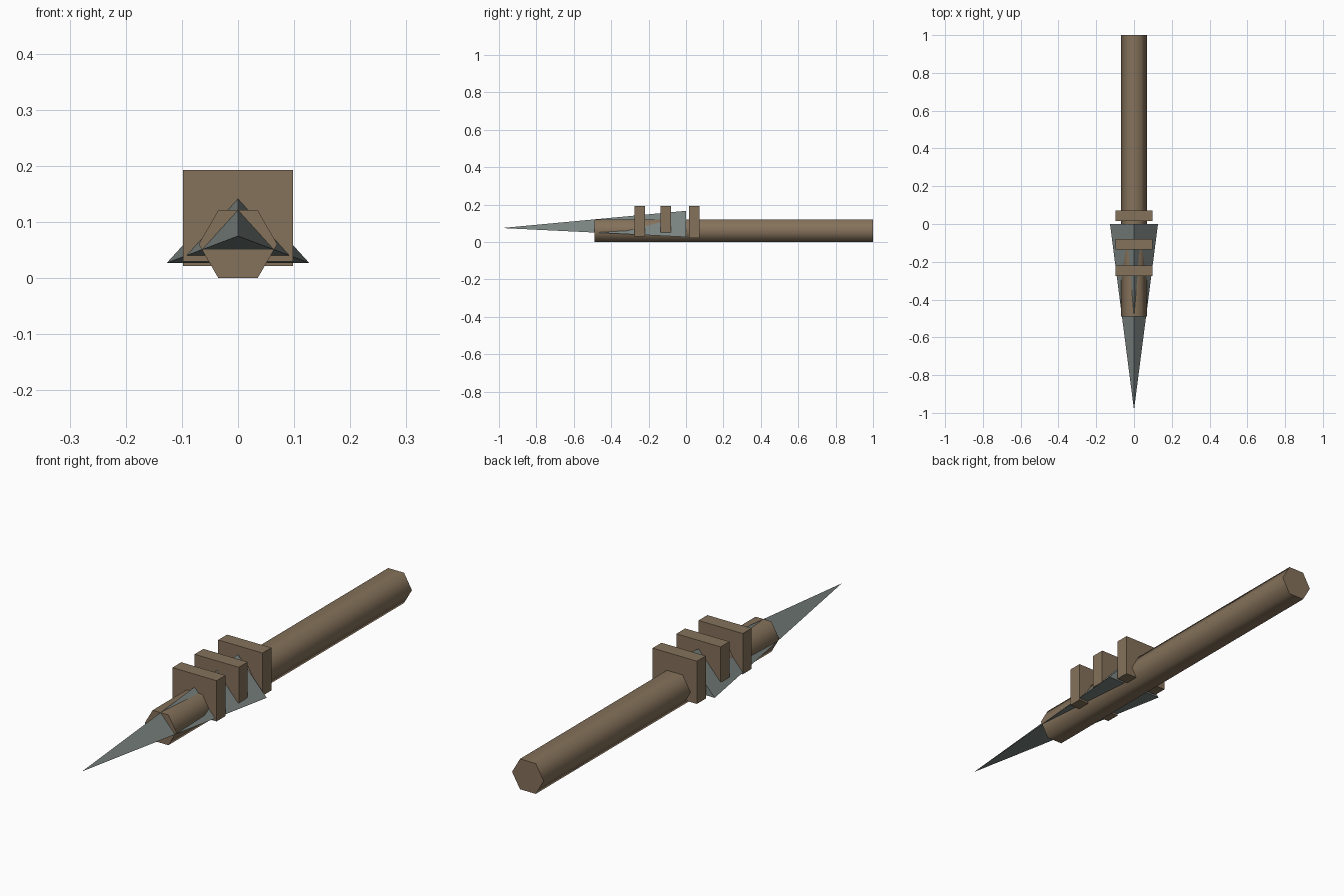
import bpy, bmesh, math
from mathutils import Matrix

cube = bpy.data.objects.get("Cube")
if cube:
    bpy.data.objects.remove(cube, do_unlink=True)


def material(name, rgb):
    mat = bpy.data.materials.new(name)
    mat.use_nodes = True
    mat.diffuse_color = (*rgb, 1)
    mat.node_tree.nodes["Principled BSDF"].inputs["Base Color"].default_value = (*rgb, 1)
    return mat


def finish(name, bm, mat):
    bmesh.ops.recalc_face_normals(bm, faces=bm.faces)
    mesh = bpy.data.meshes.new(name)
    bm.to_mesh(mesh)
    bm.free()
    mesh.materials.append(mat)
    obj = bpy.data.objects.new(name, mesh)
    bpy.context.collection.objects.link(obj)
    return obj


wood = material("brown wood", (0.235, 0.168, 0.104))
stone = material("grey stone", (0.20, 0.235, 0.225))

# Six-sided shaft with smooth sides and sharp end caps
bm = bmesh.new()
front, back, radius = -0.49, 1.0, 0.07
bmesh.ops.create_cone(bm, cap_ends=True, segments=6, radius1=radius, radius2=radius, depth=back - front)
bmesh.ops.rotate(bm, verts=bm.verts, matrix=Matrix.Rotation(math.radians(30), 3, 'Z'))
if max(v.co.x for v in bm.verts) < radius * 0.95:
    bmesh.ops.rotate(bm, verts=bm.verts, matrix=Matrix.Rotation(math.radians(30), 3, 'Z'))
bmesh.ops.rotate(bm, verts=bm.verts, matrix=Matrix.Rotation(math.radians(90), 3, 'X'))
bmesh.ops.translate(bm, verts=bm.verts, vec=(0, (front + back) / 2, radius * math.cos(math.pi / 6)))
shaft = finish("shaft", bm, wood)
bpy.ops.object.select_all(action='DESELECT')
shaft.select_set(True)
bpy.context.view_layer.objects.active = shaft
bpy.ops.object.shade_smooth_by_angle(angle=math.radians(70))

# Three-sided pointed blade
bm = bmesh.new()
tip, ridge, left, right = [bm.verts.new(p) for p in (
    (0, -0.985, 0.075), (0, 0, 0.167), (0.127, 0, 0.027), (-0.127, 0, 0.027))]
for corners in ((tip, ridge, left), (tip, right, ridge), (tip, left, right), (ridge, right, left)):
    bm.faces.new(corners)
finish("blade", bm, stone)

# Square bindings that hold the blade to the shaft
top = 0.193
for name, y, bottom in (("front_binding", -0.247, 0.03),
                        ("middle_binding", -0.107, 0.05),
                        ("rear_binding", 0.043, 0.022)):
    bm = bmesh.new()
    bmesh.ops.create_cube(bm, size=1)
    bmesh.ops.scale(bm, verts=bm.verts, vec=(0.196, 0.056, top - bottom))
    bmesh.ops.translate(bm, verts=bm.verts, vec=(0, y, (top + bottom) / 2))
    finish(name, bm, wood)
